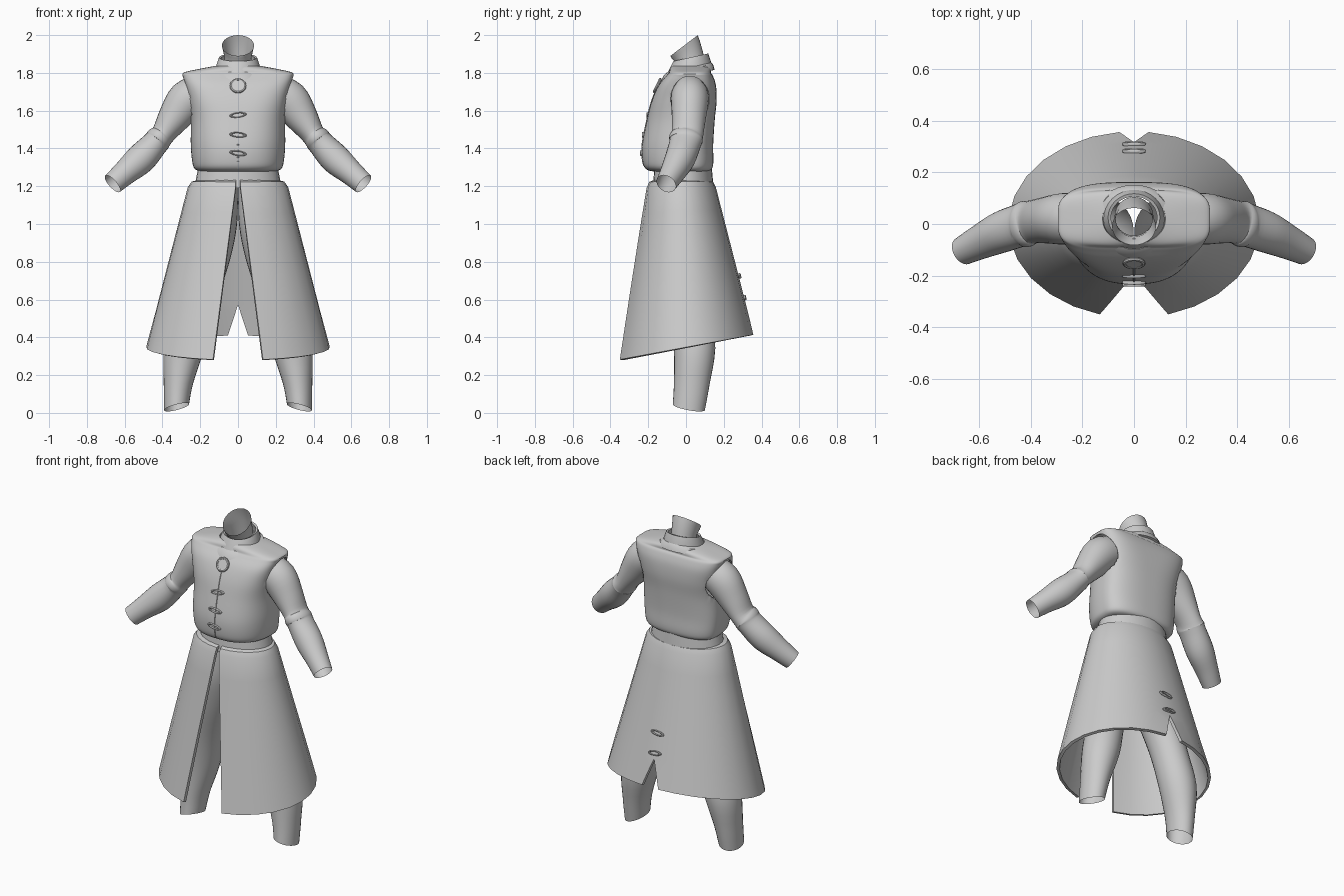
import bpy, bmesh
from math import sin, cos, pi, asin, radians
from mathutils import Vector

if "Cube" in bpy.data.objects:
    bpy.data.objects.remove(bpy.data.objects["Cube"])


def spline(rows, n):
    """Catmull-Rom interpolation through rows of numbers."""
    out = []
    for i in range(len(rows) - 1):
        p0, p1 = rows[max(i - 1, 0)], rows[i]
        p2, p3 = rows[i + 1], rows[min(i + 2, len(rows) - 1)]
        for k in range(n):
            t = k / n
            out.append([b + .5 * t * (c - a + t * (2 * a - 5 * b + 4 * c - d + t * (3 * (b - c) + d - a)))
                        for a, b, c, d in zip(p0, p1, p2, p3)])
    return out + [list(rows[-1])]


def finish(ob, mirror=False, thick=0, angle=40):
    bpy.ops.object.select_all(action='DESELECT')
    ob.select_set(True)
    bpy.context.view_layer.objects.active = ob
    if mirror:
        ob.modifiers.new("mirror", 'MIRROR').merge_threshold = .001
    if thick:
        m = ob.modifiers.new("cloth", 'SOLIDIFY')
        m.thickness, m.offset = thick, 0
    bpy.ops.object.convert(target='MESH')
    bpy.ops.object.shade_smooth_by_angle(angle=radians(angle))
    return ob


def skin(name, rings, closed=True, edit=None, **kw):
    """Skin a list of equal-length point rings."""
    bm = bmesh.new()
    vs = [[bm.verts.new(p) for p in r] for r in rings]
    n = len(rings[0])
    for a, b in zip(vs, vs[1:]):
        for i in range(n if closed else n - 1):
            j = (i + 1) % n
            bm.faces.new((a[i], a[j], b[j], b[i]))
    bmesh.ops.recalc_face_normals(bm, faces=bm.faces)
    if edit:
        edit(bm)
    me = bpy.data.meshes.new(name)
    bm.to_mesh(me)
    bm.free()
    ob = bpy.data.objects.new(name, me)
    bpy.context.collection.objects.link(ob)
    return finish(ob, **kw)


def oval(x, y, z, rx, ry, sx=0, sy=0, n=32):
    """Flat oval ring, tilted by the slopes sx and sy."""
    return [(x + rx * cos(a), y + ry * sin(a), z + sx * rx * cos(a) + sy * ry * sin(a))
            for a in (2 * pi * i / n for i in range(n))]


def lerp(a, b, t):
    return a + (b - a) * t


# vest: z, half width, front y, back y, squareness
VEST = [(1.285, .19, -.17, .11, .8), (1.295, .222, -.205, .13, .8), (1.33, .235, -.222, .138, .8),
        (1.42, .243, -.225, .137, .8), (1.55, .243, -.2, .145, .75), (1.65, .255, -.175, .155, .65),
        (1.73, .272, -.14, .152, .55), (1.78, .285, -.1, .137, .5), (1.797, .28, -.085, .125, .5),
        (1.815, .2, -.08, .125, .6), (1.83, .12, -.07, .12, .9)]


def vest_ring(z, rx, yf, yb, e, n=96):
    pts = []
    for i in range(n):
        a = 2 * pi * i / n
        c, s = cos(a), sin(a)
        x = rx * abs(c) ** e * (1 if c > 0 else -1)
        y = .02 + (yb - .02 if s > 0 else .02 - yf) * abs(s) ** e * (1 if s > 0 else -1)
        pts.append((x, y, z))
    return pts


def armholes(bm):
    def dist(p):
        return (((p.y - .02) / .098) ** 2 + ((p.z - 1.662) / .122) ** 2) ** .5
    gone = [f for f in bm.faces if abs(f.calc_center_median().x) > .17 and dist(f.calc_center_median()) < 1]
    bmesh.ops.delete(bm, geom=gone, context='FACES')
    for v in bm.verts:
        if v.is_boundary and 1.5 < v.co.z < 1.8 and abs(v.co.x) > .17:
            d = dist(v.co)
            v.co.y = .02 + (v.co.y - .02) / d
            v.co.z = 1.662 + (v.co.z - 1.662) / d


skin("vest", [vest_ring(*r) for r in spline(VEST, 5)], edit=armholes, thick=.014)

# front seam of the vest
cu = bpy.data.curves.new("front_seam", 'CURVE')
cu.dimensions, cu.bevel_depth, cu.bevel_resolution = '3D', .004, 1
path = [(0, r[2] - .007, r[0]) for r in spline(VEST[1:8], 3)]
sp = cu.splines.new('POLY')
sp.points.add(len(path) - 1)
for p, co in zip(sp.points, path):
    p.co = (*co, 1)
seam = bpy.data.objects.new("front_seam", cu)
bpy.context.collection.objects.link(seam)
finish(seam)

# belt, collars and neck
skin("belt", [oval(0, -.015, z, rx, ry) for z, rx, ry in
              ((1.19, .225, .155), (1.25, .214, .15), (1.305, .203, .145))], thick=.012)
skin("flat_collar", [oval(0, .015, 1.825, .105, .11, 0, .25), oval(0, .012, 1.812, .14, .125, 0, .24),
                     oval(0, .01, 1.785, .158, .135, 0, .22)], thick=.014)
skin("stand_collar", [oval(0, .015, 1.80, .115, .115, 0, .28), oval(0, .018, 1.83, .112, .108, 0, .27),
                      oval(0, .025, 1.88, .095, .087, 0, .24)], thick=.012)
skin("neck", [oval(0, .03, 1.80, .075, .075, 0, .3), oval(0, .02, 1.88, .071, .07, 0, .45),
              oval(0, -.002, 1.925, .08, .074, 0, .65), oval(0, -.01, 1.945, .085, .072, 0, .76)])

# sleeves: x, y, z, depth radius, height radius
ARM = [(.19, .02, 1.70, .095, .095), (.27, .02, 1.655, .1, .105), (.34, .015, 1.56, .09, .086),
       (.395, .008, 1.478, .084, .064), (.42, 0, 1.45, .09, .07), (.44, -.005, 1.425, .084, .07),
       (.515, -.032, 1.345, .08, .08), (.60, -.072, 1.27, .066, .066), (.664, -.105, 1.213, .055, .058)]
rows = spline(ARM, 4)
rings = []
for i, (x, y, z, ra, rb) in enumerate(rows):
    tan = Vector(rows[min(i + 1, len(rows) - 1)][:3]) - Vector(rows[max(i - 1, 0)][:3])
    tan.normalize()
    u = Vector((0, 1, 0))
    u = (u - tan * u.dot(tan)).normalized()
    w = tan.cross(u)
    rings.append([Vector((x, y, z)) + u * ra * cos(a) + w * rb * sin(a)
                  for a in (2 * pi * k / 28 for k in range(28))])
skin("sleeves", rings, mirror=True)

# trouser legs: x, y, z, radii, rim slopes
LEG = [(.11, -.03, 1.2, .108, .13, 0, 0), (.125, -.03, 1.0, .12, .135, 0, 0), (.17, -.01, .8, .125, .125, 0, 0),
       (.235, .025, .55, .108, .112, 0, 0), (.285, .045, .34, .107, .11, 0, 0),
       (.315, .03, .15, .078, .094, -.1, -.05), (.325, .015, .03, .066, .085, -.25, -.18)]
skin("trouser_legs", [oval(*r, n=28) for r in spline(LEG, 4)], mirror=True)


# split coat skirt, one half mirrored, with a back notch
def skirt_row(v, scale=1, lift=0, cols=12):
    rx = lerp(.258, .478, v)
    yf, yb = lerp(-.2, -.355, v), lerp(.15, .35, v)
    yc, ry = (yf + yb) / 2, (yb - yf) / 2
    t0 = asin((.012 + .118 * v) / rx)
    t1 = pi - asin(.055 * max(0, (v - .79) / .21) / rx)
    pts = []
    for i in range(cols + 1):
        t = lerp(t0, t1, i / cols)
        hem = .345 + .19 * -.352 * cos(t)
        pts.append((rx * scale * sin(t), yc - ry * scale * cos(t), lerp(1.19, hem, v) + lift))
    pts[-1] = pts[-1] if v > .8 else (0, *pts[-1][1:])
    return pts


rows = [skirt_row(0, .8, .035), skirt_row(0, .93, .027)]
rows += [skirt_row(v) for v in (0, .15, .3, .45, .6, .7, .79, .86, .93, .985, 1)]
skin("coat_skirt", rows, closed=False, mirror=True, thick=.018)


# toggles: looped cord with a bar
def toggle(name, y, z, tilt, lean=0):
    bpy.ops.mesh.primitive_torus_add(major_segments=24, minor_segments=8, major_radius=.036, minor_radius=.008,
                                     location=(0, y, z), rotation=(pi / 2 + lean, tilt, 0))
    ob = bpy.context.object
    ob.name = name
    ob.scale = (1.05, .32, 1)
    finish(ob)


for i, (y, z, tilt) in enumerate(((-.202, 1.577, -.12), (-.226, 1.472, .08), (-.235, 1.375, .15))):
    toggle(f"front_toggle_{i + 1}", y, z, tilt)
for i, (y, z, tilt) in enumerate(((.283, .725, -.1), (.31, .61, .1))):
    toggle(f"back_toggle_{i + 1}", y, z, tilt, .24)

# round brooch: disc with a raised rim
turn = (pi / 2 - .45, 0, 0)
bpy.ops.mesh.primitive_cylinder_add(vertices=24, radius=.036, depth=.02, location=(0, -.147, 1.73), rotation=turn)
bpy.context.object.name = "brooch_disc"
finish(bpy.context.object)
bpy.ops.mesh.primitive_torus_add(major_segments=24, minor_segments=8, major_radius=.036, minor_radius=.008,
                                 location=(0, -.152, 1.732), rotation=turn)
bpy.context.object.name = "brooch_rim"
finish(bpy.context.object)
